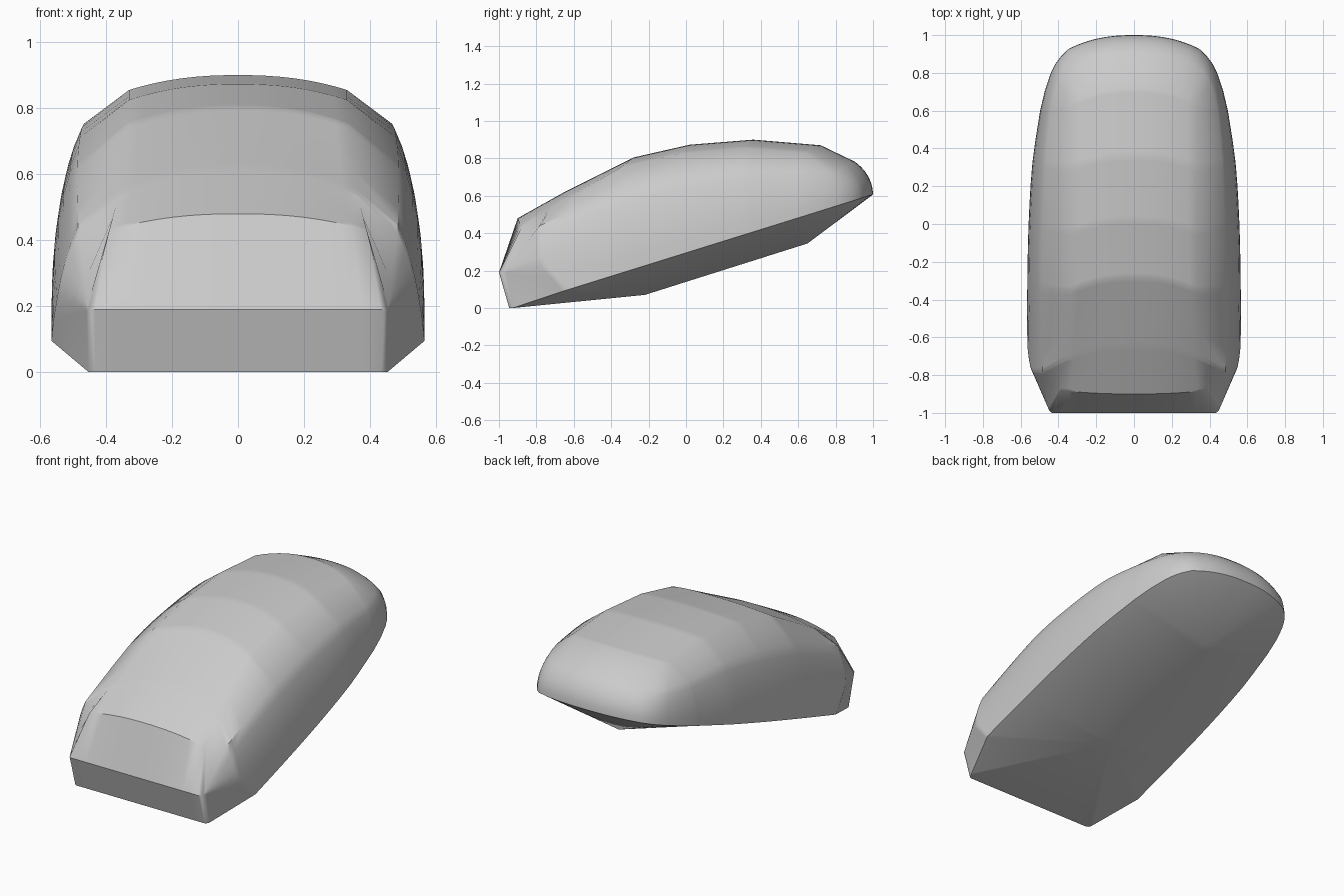
import bpy, bmesh, math
from mathutils import Vector

cube = bpy.data.objects.get("Cube")
if cube:
    bpy.data.objects.remove(cube)

grey = bpy.data.materials.new("plain grey")
grey.use_nodes = True
grey.diffuse_color = (0.6, 0.6, 0.6, 1)
grey.node_tree.nodes["Principled BSDF"].inputs["Base Color"].default_value = (0.6, 0.6, 0.6, 1)

bm = bmesh.new()


def quad_strip(a, b):
    """Bridge two equal rows of points, skipping collapsed corners."""
    for i in range(len(a) - 1):
        pts = []
        for p in (a[i], a[i + 1], b[i + 1], b[i]):
            if all((p - q).length > 1e-4 for q in pts):
                pts.append(p)
        if len(pts) > 2:
            bm.faces.new([bm.verts.new(p) for p in pts])


def bridge(rows):
    for a, b in zip(rows, rows[1:]):
        quad_strip(a, b)


def refine(rows, curved=False):
    """Add rows in between; curved rows follow a spline, apart from their last point."""
    out = []
    for i, (a, b) in enumerate(zip(rows, rows[1:])):
        before, after = rows[max(i - 1, 0)], rows[min(i + 2, len(rows) - 1)]
        for t in (0, 0.07, 0.35, 0.65, 0.93):
            row = [p.lerp(q, t) for p, q in zip(a, b)]
            if curved:
                for j in range(len(row) - 1):
                    c1 = a[j] + (b[j] - before[j]) / 6
                    c2 = b[j] - (after[j] - a[j]) / 6
                    u = 1 - t
                    row[j] = a[j] * u**3 + c1 * 3 * u * u * t + c2 * 3 * u * t * t + b[j] * t**3
            out.append(row)
    return out + [rows[-1]]


def rim_point(x, y):
    return Vector((x, y, 0.312 * (y + 0.945)))


def keel_point(y):
    t = min(max((y + 0.22) / 0.87, 0), 1)
    return Vector((0, -0.22 + 0.87 * t, 0.07 + 0.275 * t))


# Crowned top panel: centre y, centre z, edge x, edge y, edge z
stations = [(-0.90, 0.48, 0.39, -0.88, 0.43),
            (-0.65, 0.62, 0.36, -0.72, 0.54),
            (-0.28, 0.805, 0.335, -0.35, 0.75),
            (0.02, 0.873, 0.33, -0.04, 0.825),
            (0.36, 0.90, 0.33, 0.30, 0.855),
            (0.72, 0.87, 0.33, 0.64, 0.83)]
columns = [i / 8 for i in range(9)]
panel = [[Vector((ex * t, cy + (ey - cy) * t**2.3, cz + (ez - cz) * t**2.3)) for t in columns]
         for cy, cz, ex, ey, ez in stations]
bridge(refine(panel))

# Sloped nose and front wall with softened corners
wall = [(0.433 * t, 0) for t in columns] + [(0.445, 0.007), (0.452, 0.02)]
nose = [Vector((x, y - 1, 0.19)) for x, y in wall]
base = [Vector((x, y - 0.945, 0)) for x, y in wall]
bridge([base, nose, panel[0] + [panel[0][-1]] * 2])

# Rim outline paired with the panel edge it rises to
spokes = [(rim_point(x, y), row[-1]) for (x, y), row in zip(
    [(0.565, -0.64), (0.565, -0.33), (0.558, 0), (0.538, 0.32), (0.497, 0.6)], panel[1:])]
spokes += [(rim_point(x, y), panel[-1][-1]) for x, y in
           [(0.471, 0.71), (0.44, 0.8), (0.415, 0.85), (0.385, 0.89)]]
for i in range(7, -1, -1):
    x = 0.345 * i / 7
    spokes.append((rim_point(x, 1 - 0.072 * (x / 0.345) ** 2.4), panel[-1][i]))

# Rounded sides and tail, fanning out from the nose corner
angles = [math.radians(a) for a in (0, 8, 16, 24, 32, 40, 49, 90)]
ribs = [[base[-1]] + [nose[-1]] * (len(angles) - 2) + [panel[0][-1]]]
for i, (r, p) in enumerate(spokes):
    fullness = 1.03 - 0.15 * min(max((r.y - 0.5) / 0.4, 0), 1)
    rib = []
    for a in angles:
        s, c = math.sin(a) * fullness, 1 - math.cos(a)
        point = Vector((r.x + (p.x - r.x) * c, r.y + (p.y - r.y) * c, r.z + (p.z - r.z) * s))
        if i == 0:
            shift = min(1, s * 3)
            point.y = r.y - 0.14 * shift
            point.x -= 0.01 * shift
        rib.append(point)
    rib[-1] = p
    ribs.append(rib)
ribs = refine(ribs[:2])[:-1] + refine(ribs[1:6], True) + ribs[6:]
bridge(ribs)

# Keeled underside
rim = base[:-1] + [rib[0] for rib in ribs]
quad_strip(rim, [keel_point(p.y) for p in rim])

bmesh.ops.remove_doubles(bm, verts=bm.verts, dist=0.0005)
bmesh.ops.recalc_face_normals(bm, faces=bm.faces)
mesh = bpy.data.meshes.new("shell_body")
bm.to_mesh(mesh)
bm.free()
mesh.materials.append(grey)
shell = bpy.data.objects.new("shell_body", mesh)
bpy.context.collection.objects.link(shell)

bpy.context.view_layer.objects.active = shell
shell.select_set(True)
bpy.ops.object.shade_smooth_by_angle(angle=math.radians(35))
mirror = shell.modifiers.new("Mirror", 'MIRROR')
mirror.use_clip = True
mirror.merge_threshold = 0.001
